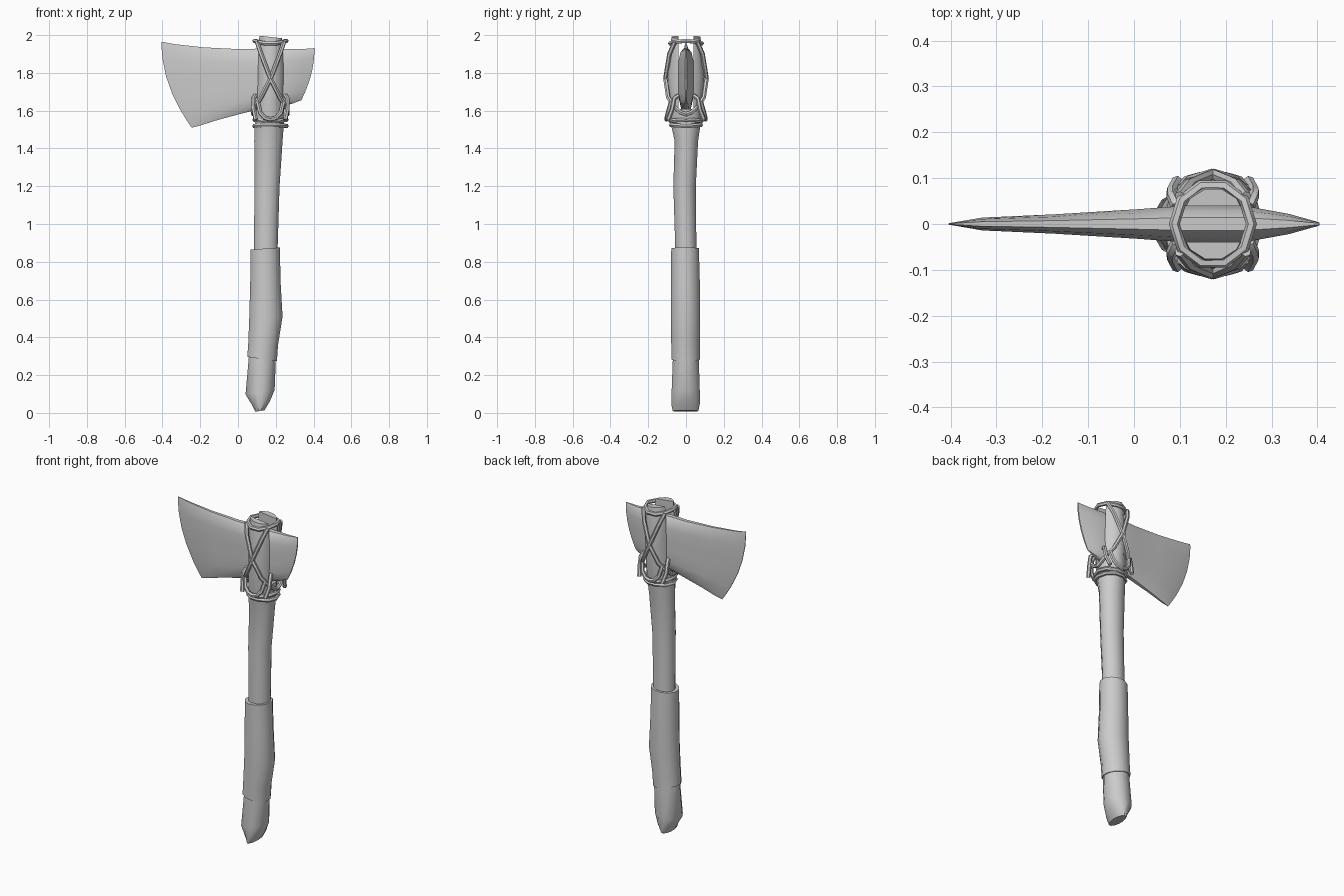
import bpy, bmesh, math

if "Cube" in bpy.data.objects:
    bpy.data.objects.remove(bpy.data.objects["Cube"])

AX = 0.172  # x axis of the binding


def finish(name, bm, angle=40):
    bmesh.ops.recalc_face_normals(bm, faces=bm.faces)
    me = bpy.data.meshes.new(name)
    bm.to_mesh(me)
    bm.free()
    ob = bpy.data.objects.new(name, me)
    bpy.context.collection.objects.link(ob)
    activate(ob)
    bpy.ops.object.shade_smooth_by_angle(angle=math.radians(angle))
    return ob


def activate(ob):
    bpy.ops.object.select_all(action='DESELECT')
    ob.select_set(True)
    bpy.context.view_layer.objects.active = ob


def loft(name, rings, sides=12):
    """Rings are (z, x min, x max, y min, y max, tilt of z along x)."""
    bm = bmesh.new()
    loops = []
    for z, x0, x1, y0, y1, tilt in rings:
        loop = []
        for i in range(sides):
            a = math.tau * (i + 0.5) / sides
            c, s = math.cos(a), math.sin(a)
            k = 1 / math.cos(math.pi / sides)
            loop.append(bm.verts.new(((x0 + x1) / 2 + c * k * (x1 - x0) / 2,
                                      (y0 + y1) / 2 + s * k * (y1 - y0) / 2,
                                      z + tilt * c)))
        loops.append(loop)
    for a, b in zip(loops, loops[1:]):
        for i in range(sides):
            j = (i + 1) % sides
            bm.faces.new((a[i], a[j], b[j], b[i]))
    bm.faces.new(loops[0])
    bm.faces.new(loops[-1])
    return finish(name, bm)


def rope(name, points, closed=False, r=0.012):
    cu = bpy.data.curves.new(name, 'CURVE')
    cu.dimensions = '3D'
    cu.bevel_depth = r
    cu.bevel_resolution = 1
    cu.use_fill_caps = True
    sp = cu.splines.new('POLY')
    sp.points.add(len(points) - 1)
    for p, co in zip(sp.points, points):
        p.co = (*co, 1)
    sp.use_cyclic_u = closed
    ob = bpy.data.objects.new(name, cu)
    bpy.context.collection.objects.link(ob)
    activate(ob)
    bpy.ops.object.convert(target='MESH')
    bpy.ops.object.shade_smooth_by_angle(angle=math.radians(50))


def ring(name, z, rx, ry, wobble, n=10):
    rope(name, [(AX + rx * math.cos(math.tau * i / n), ry * math.sin(math.tau * i / n),
                 z + wobble * math.cos(2 * math.tau * i / n)) for i in range(n)], True)


# Wooden shaft with a pointed butt
shaft = loft("shaft", [
    (0.01, 0.092, 0.140, -0.070, 0.065, 0.004),
    (0.05, 0.075, 0.168, -0.078, 0.073, 0.01),
    (0.11, 0.040, 0.194, -0.076, 0.073, 0.012),
    (0.28, 0.056, 0.200, -0.070, 0.068, 0),
    (0.50, 0.070, 0.222, -0.068, 0.066, 0),
    (0.88, 0.085, 0.210, -0.057, 0.055, 0),
    (1.20, 0.087, 0.220, -0.067, 0.052, 0),
    (1.44, 0.086, 0.236, -0.060, 0.064, 0),
    (1.52, 0.088, 0.242, -0.078, 0.076, 0),
    (1.62, 0.095, 0.245, -0.085, 0.085, 0),
    (1.78, 0.100, 0.247, -0.097, 0.097, 0),
    (1.93, 0.100, 0.245, -0.084, 0.084, 0),
    (1.99, 0.104, 0.242, -0.076, 0.076, -0.008)])

# Slot that forks the shaft around the head
bpy.ops.mesh.primitive_cube_add(size=1, location=(AX, 0, 1.85))
cutter = bpy.context.object
cutter.name = "slot_cutter"
cutter.scale = (0.4, 0.078, 0.48)
cutter.hide_render = True
activate(shaft)
mod = shaft.modifiers.new("slot", 'BOOLEAN')
mod.operation = 'DIFFERENCE'
mod.object = cutter
bpy.ops.object.modifier_apply(modifier=mod.name)
bpy.data.objects.remove(cutter)

# Leather sleeve round the grip
loft("grip", [
    (0.285, 0.049, 0.206, -0.077, 0.073, -0.012),
    (0.36, 0.054, 0.212, -0.078, 0.073, 0),
    (0.51, 0.060, 0.236, -0.080, 0.075, 0),
    (0.70, 0.065, 0.225, -0.079, 0.073, 0),
    (0.87, 0.066, 0.222, -0.078, 0.068, 0.006)])

# Axe head: stations of top x,z, bottom x,z, edge bulge, half thickness
stations = [(-0.405, 1.965, -0.245, 1.510, -0.042, 0.002),
            (-0.335, 1.952, -0.205, 1.520, -0.034, 0.014),
            (-0.180, 1.935, -0.110, 1.550, -0.015, 0.021),
            (0.000, 1.926, 0.020, 1.585, 0.000, 0.032),
            (0.100, 1.928, 0.100, 1.605, 0.000, 0.039),
            (0.245, 1.926, 0.245, 1.625, 0.000, 0.039),
            (0.340, 1.926, 0.290, 1.638, 0.013, 0.022),
            (0.405, 1.931, 0.335, 1.655, 0.018, 0.004)]
rows = [(0, 0.35), (0.06, 0.75), (0.2, 1), (0.4, 1), (0.6, 1), (0.8, 1), (0.94, 0.75), (1, 0.35)]
bm = bmesh.new()
loops = []
for xt, zt, xb, zb, bulge, h in stations:
    pts = [(xt + (xb - xt) * v + bulge * 4 * v * (1 - v), h * k, zt + (zb - zt) * v) for v, k in rows]
    loops.append([bm.verts.new(p) for p in pts] +
                 [bm.verts.new((x, -y, z)) for x, y, z in reversed(pts)])
for a, b in zip(loops, loops[1:]):
    for i in range(len(a)):
        j = (i + 1) % len(a)
        bm.faces.new((a[i], a[j], b[j], b[i]))
for end in (loops[0], loops[-1]):
    for i in range(len(rows) - 1):
        bm.faces.new((end[i], end[i + 1], end[-2 - i], end[-1 - i]))
finish("axe_head", bm, 50)

# Cord rings above and below the head
ring("top_cord", 1.962, 0.084, 0.088, 0.008)
ring("lower_cord_upper", 1.548, 0.084, 0.086, 0.004)
ring("lower_cord_lower", 1.522, 0.085, 0.083, -0.003)

# Crossed lashing, given for one quadrant and mirrored (x offset from axis)
strands = {
    "cross_cord": [(-0.072, 0.060, 1.965), (-0.050, 0.088, 1.900), (0.000, 0.109, 1.770),
                   (0.050, 0.094, 1.670), (0.082, 0.062, 1.620), (0.090, 0.030, 1.592),
                   (0.090, 0.000, 1.580)],
    "front_loop": [(0.068, 0.078, 1.650), (0.055, 0.095, 1.590), (0.030, 0.102, 1.562),
                   (0.000, 0.103, 1.553)],
    "side_tie": [(0.080, 0.040, 1.680), (0.090, 0.062, 1.665), (0.090, 0.072, 1.610),
                 (0.078, 0.094, 1.552)],
}
for name, pts in strands.items():
    for sx in (-1, 1):
        for sy in (-1, 1):
            rope(name, [(AX + sx * x, sy * y, z) for x, y, z in pts])
